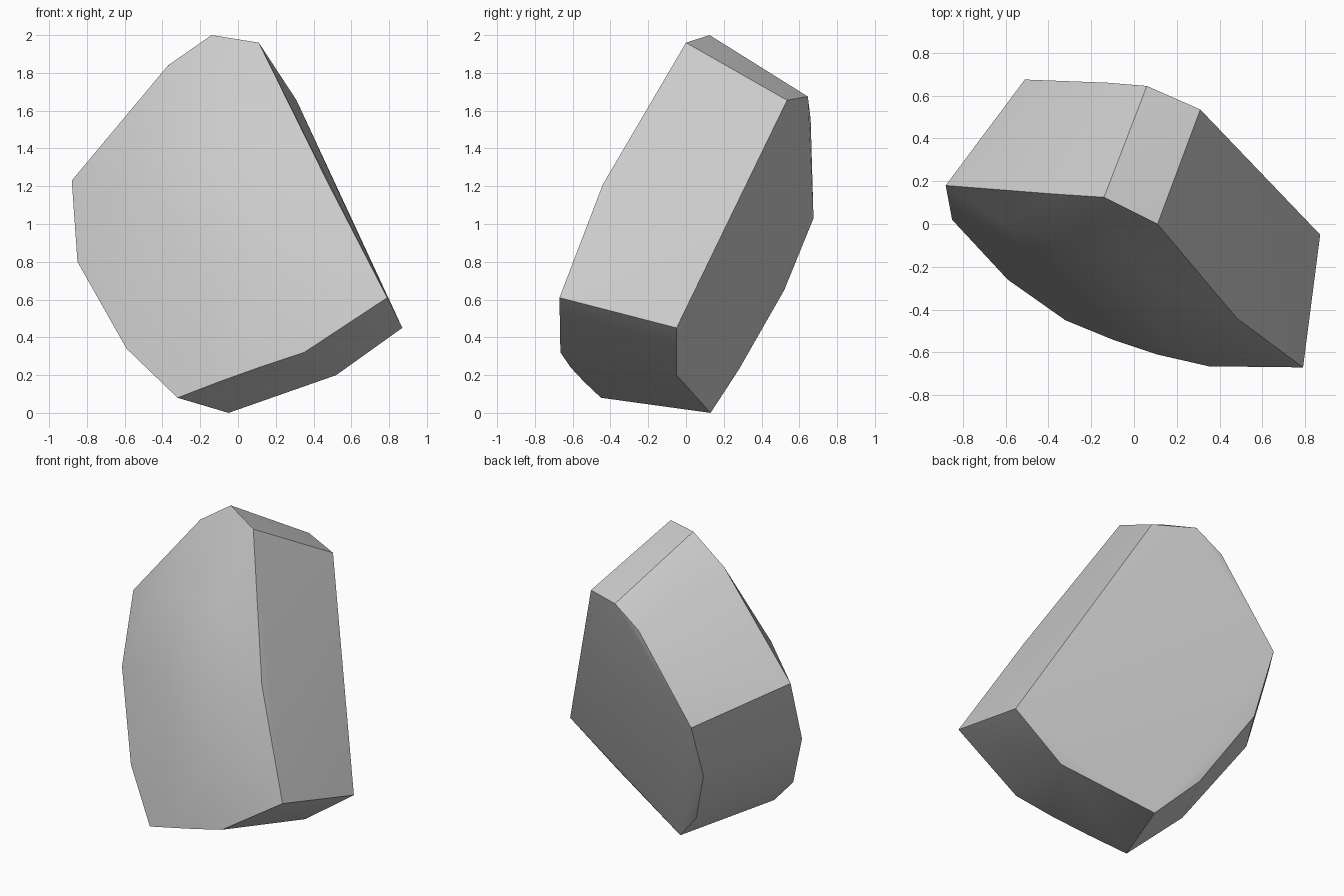
import bpy
import bmesh
from math import radians

default_cube = bpy.data.objects.get("Cube")
if default_cube:
    bpy.data.objects.remove(default_cube, do_unlink=True)


def make_material(name, colour):
    material = bpy.data.materials.new(name)
    material.use_nodes = True
    material.diffuse_color = colour
    shader = material.node_tree.nodes["Principled BSDF"]
    shader.inputs["Base Color"].default_value = colour
    return material


def make_chipped_solid(name, corner_groups, material):
    """Wrap a tight convex skin around groups of corner points."""
    bm = bmesh.new()
    for group in corner_groups:
        for corner in group:
            bm.verts.new(corner)
    result = bmesh.ops.convex_hull(bm, input=bm.verts[:])
    unused = set(result["geom_interior"]) | set(result["geom_unused"])
    unused = [v for v in unused if isinstance(v, bmesh.types.BMVert)]
    bmesh.ops.delete(bm, geom=unused, context="VERTS")
    bmesh.ops.recalc_face_normals(bm, faces=bm.faces[:])
    mesh = bpy.data.meshes.new(name)
    bm.to_mesh(mesh)
    bm.free()
    mesh.materials.append(material)
    solid = bpy.data.objects.new(name, mesh)
    bpy.context.collection.objects.link(solid)
    return solid


# Top cut: the small sloping facet at the peak
top_cut = [(-.14, .125, 2), (.11, 0, 1.96), (.31, .535, 1.655), (.06, .645, 1.675)]

# Side cut: the long facet ending in the low corner
side_cut = [(.48, -.44, 1.21), (.79, -.67, .61), (.87, -.05, .45)]

# Underside: the curved lower rim, then the back lower rim
underside = [(.35, -.665, .32), (.11, -.61, .24), (-.1, -.54, .165),
             (-.32, -.45, .08), (-.05, .13, 0), (.52, -.05, .2)]

# Outer rim on the rounded face
outer_rim = [(-.59, -.26, .34), (-.85, .02, .8), (-.88, .18, 1.23), (-.37, .14, 1.84)]

# Back rim of the flat rear cut
back_rim = [(-.12, .66, 1.555), (-.51, .675, 1.03), (-.49, .52, .65), (-.27, .28, .23)]

# Gentle bulge of the rounded front
front_bulge = [(-.62, .01, 1.37), (-.29, -.135, 1.45), (.05, -.225, 1.54),
               (.1, -.43, 1.1), (-.35, -.28, .95), (.17, -.57, .69), (-.2, -.45, .5)]

stone_grey = make_material("stone_grey", (.6, .6, .6, 1))
rock = make_chipped_solid(
    "rock_chunk",
    [top_cut, side_cut, underside, outer_rim, back_rim, front_bulge],
    stone_grey,
)

# Soft shading across the bulge, crisp edges between the cuts
bpy.ops.object.select_all(action="DESELECT")
rock.select_set(True)
bpy.context.view_layer.objects.active = rock
bpy.ops.object.shade_smooth_by_angle(angle=radians(25))
